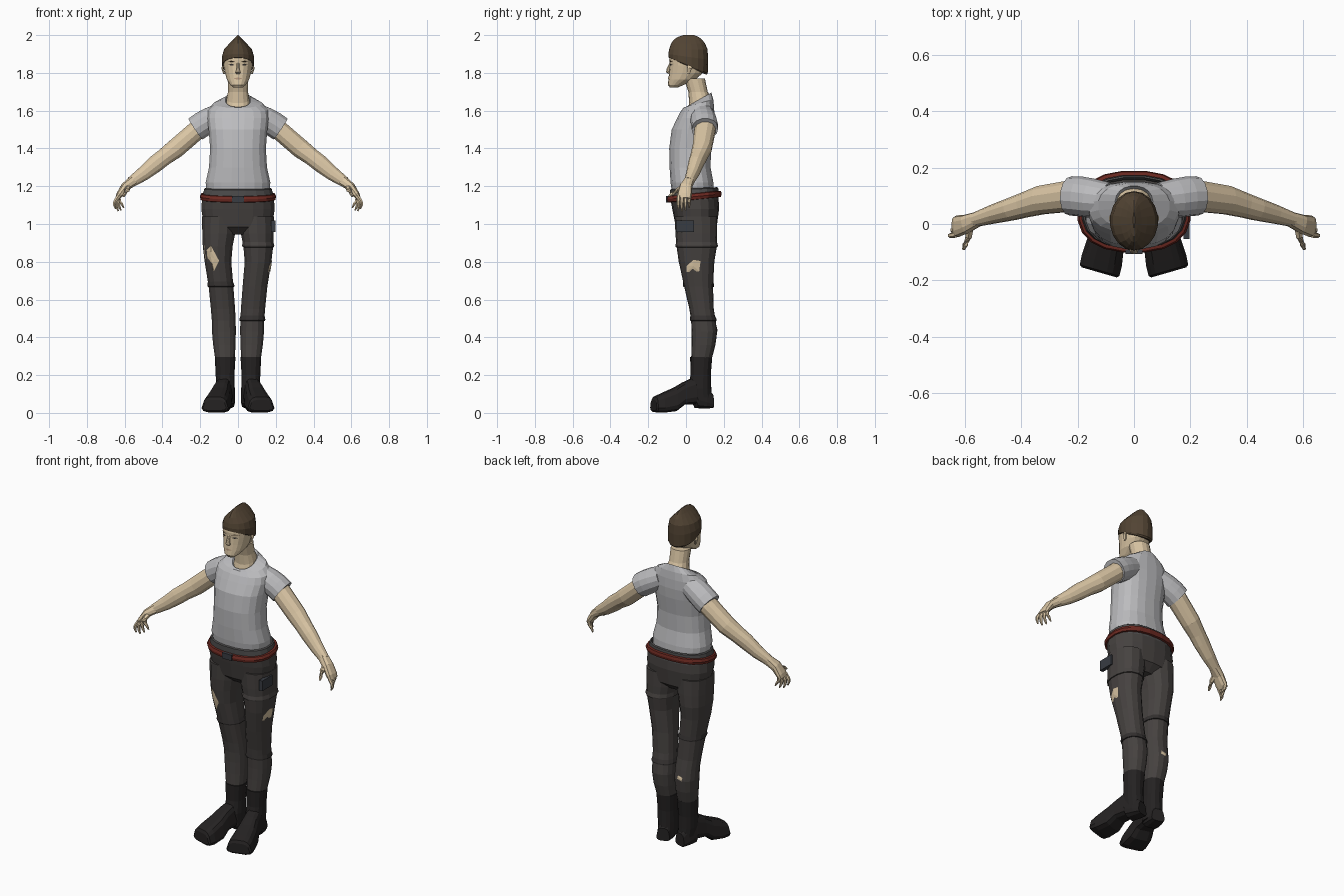
import bpy, bmesh, math
from mathutils import Vector as V
from mathutils.bvhtree import BVHTree


def mat(name, r, g, b):
    m = bpy.data.materials.new(name)
    m.diffuse_color = (r, g, b, 1)
    return m


SKIN = mat("skin", .70, .56, .37)
SHIRT = mat("shirt_cloth", .50, .50, .515)
CLOTH = mat("trouser_cloth", .062, .055, .052)
BAND = mat("waistband_cloth", .075, .073, .073)
SEAM = mat("seam_cloth", .035, .031, .03)
LEATHER = mat("boot_leather", .018, .016, .016)
HAIR = mat("hair_brown", .085, .058, .034)
RED = mat("belt_red", .15, .022, .015)
METAL = mat("dark_metal", .04, .045, .055)
LIP = mat("lip", .45, .30, .20)


def finish(name, bm, m):
    bmesh.ops.recalc_face_normals(bm, faces=bm.faces)
    me = bpy.data.meshes.new(name)
    bm.to_mesh(me)
    bm.free()
    me.materials.append(m)
    ob = bpy.data.objects.new(name, me)
    bpy.context.collection.objects.link(ob)
    return ob


def loft(name, rings, m, n=14, p=2.2, s=1, cap=True, taper=0):
    """Skin superellipse rings (centre, u axis, v axis); s=-1 mirrors in x."""
    bm = bmesh.new()
    loops = []
    for c, u, v in rings:
        loop = []
        for i in range(n):
            a = 2 * math.pi * (i + .5) / n
            x, y = [math.copysign(abs(k) ** (2 / p), k) for k in (math.cos(a), math.sin(a))]
            q = c + u * x * (1 - taper * y) + v * y
            loop.append(bm.verts.new((q.x * s, q.y, q.z)))
        loops.append(loop)
    for a, b in zip(loops, loops[1:]):
        for i in range(n):
            j = (i + 1) % n
            bm.faces.new((a[i], a[j], b[j], b[i]))
    if cap:
        bm.faces.new(loops[0])
        bm.faces.new(loops[-1])
    return finish(name, bm, m)


def H(z, x0, x1, y0, y1, t=0):
    """Level ring from its extents; t raises the back and lowers the front."""
    return V(((x0 + x1) / 2, (y0 + y1) / 2, z)), V(((x1 - x0) / 2, 0, 0)), V((0, (y1 - y0) / 2, t))


def centred(rows):
    return [H(z, -w, w, *rest) for z, w, *rest in rows]


def tube(name, pts, m, s=1, n=10, p=2.1):
    """Limb along points (x, y, z, radius across y, other radius)."""
    P = [V(q[:3]) for q in pts]
    rings = []
    for i, q in enumerate(pts):
        t = (P[min(i + 1, len(P) - 1)] - P[max(i - 1, 0)]).normalized()
        ref = V((0, 1, 0)) if abs(t.y) < .8 else V((0, 0, 1))
        v = (ref - t * ref.dot(t)).normalized()
        rings.append((P[i], t.cross(v) * q[4], v * q[3]))
    return loft(name, rings, m, n, p, s)


def patch(name, target, pts, d, m, off=.003):
    """Project a polygon along d onto the target as a thin surface patch."""
    me = target.data
    tree = BVHTree.FromPolygons([v.co for v in me.vertices], [f.vertices[:] for f in me.polygons])
    pts, d = [V(q) for q in pts], V(d)
    mid = sum(pts, V()) / len(pts)
    bm = bmesh.new()

    def drop(q):
        hit = tree.ray_cast(q - d, d)[0] or tree.find_nearest(q)[0]
        return bm.verts.new(hit - d * off)
    c = drop(mid)
    inner, outer = [[drop(mid.lerp(q, k)) for q in pts] for k in (.5, 1)]
    for i in range(len(pts)):
        j = (i + 1) % len(pts)
        bm.faces.new((c, inner[i], inner[j]))
        bm.faces.new((inner[i], outer[i], outer[j], inner[j]))
    return finish(name, bm, m)


# Head, neck and hair
head = loft("head", centred([
    (1.722, .024, -.085, -.045), (1.737, .042, -.096, -.01), (1.765, .060, -.093, .05),
    (1.80, .070, -.090, .09), (1.84, .078, -.087, .10), (1.87, .080, -.089, .105),
    (1.92, .070, -.08, .10), (1.95, .04, -.06, .08)]), SKIN, 18)
loft("neck", centred([
    (1.61, .068, .004, .13, .025), (1.66, .062, .017, .126, .02), (1.70, .054, .012, .115),
    (1.77, .056, -.01, .10)]), SKIN, 14)
loft("hair", centred([
    (1.835, .081, -.088, .108, -.045), (1.84, .085, -.093, .115, -.042), (1.885, .086, -.094, .117, -.015),
    (1.925, .075, -.089, .114), (1.955, .047, -.079, .101), (1.975, .027, -.065, .086),
    (1.99, .013, -.044, .068), (2.0, .003, -.015, .042)]), HAIR, 18, 2)
tube("nose", [(0, -.083, 1.85, .006, .008), (0, -.093, 1.82, .010, .010),
              (0, -.096, 1.806, .011, .015), (0, -.088, 1.797, .005, .011)], SKIN, n=8)
patch("mouth", head, [(-.024, -.1, 1.77), (0, -.1, 1.764), (.024, -.1, 1.77), (0, -.1, 1.776)], (0, 1, 0), LIP)
for s, side in ((1, "left"), (-1, "right")):
    patch(side + "_brow", head, [(.014 * s, -.1, 1.858), (.035 * s, -.1, 1.866), (.058 * s, -.1, 1.857),
                                 (.035 * s, -.1, 1.859)], (0, 1, 0), HAIR)
    patch(side + "_eye", head, [(.018 * s, -.1, 1.842), (.034 * s, -.1, 1.849), (.05 * s, -.1, 1.843),
                                (.034 * s, -.1, 1.838)], (0, 1, 0), SEAM, .002)
    tube(side + "_ear", [(.075, .018, 1.845, .012, .006), (.083, .02, 1.825, .013, .006),
                         (.073, .012, 1.795, .007, .005)], SKIN, s, 8)

# Shirt body
loft("shirt", centred([
    (1.16, .168, -.075, .150), (1.22, .173, -.083, .146), (1.30, .155, -.088, .131),
    (1.40, .149, -.090, .134), (1.50, .157, -.077, .148), (1.56, .165, -.048, .152),
    (1.605, .160, -.03, .150, .01), (1.638, .128, -.014, .145, .022), (1.658, .068, .001, .135, .038),
    (1.645, .06, .01, .125, .034)]), SHIRT, 20, 2.35, cap=False)

# Trousers: seat, waistband, belt and buckle
loft("trouser_seat", centred([
    (.945, .10, -.01, .12), (.985, .182, -.054, .163), (1.08, .197, -.073, .175),
    (1.15, .191, -.085, .172)]), CLOTH, 18, 2.4)
loft("waistband", centred([
    (1.13, .193, -.086, .174), (1.185, .181, -.086, .172, .005), (1.19, .174, -.08, .166, .005),
    (1.16, .168, -.074, .158)]), BAND, 20, 2.4, cap=False)
loft("belt", centred([
    (1.128, .190, -.085, .174, .014), (1.13, .199, -.099, .186, .014), (1.145, .203, -.102, .190, .014),
    (1.16, .196, -.097, .187, .014), (1.162, .186, -.086, .174, .014)]), RED, 20, 2.4, cap=False)


def box(name, loc, size, m):
    bm = bmesh.new()
    bmesh.ops.create_cube(bm, size=1)
    for v in bm.verts:
        v.co = V(loc) + V([a * b for a, b in zip(v.co, size)])
    return finish(name, bm, m)


box("belt_buckle", (0, -.098, 1.132), (.062, .016, .034), METAL)
box("side_pocket", (.187, -.005, .988), (.022, .095, .06), METAL)

LEG = [(1.04, .005, .192, -.06, .165), (.95, .013, .191, -.056, .165), (.88, .027, .188, -.05, .163),
       (.80, .034, .178, -.038, .15), (.67, .023, .157, -.01, .143), (.55, .014, .145, .018, .147),
       (.49, .011, .14, .027, .157), (.43, .010, .139, .03, .165), (.36, .012, .133, .03, .156),
       (.28, .016, .121, .027, .135)]


def leg_ring(z, grow):
    a, b = next((a, b) for a, b in zip(LEG, LEG[1:]) if a[0] >= z >= b[0])
    k = (a[0] - z) / (a[0] - b[0])
    _, x0, x1, y0, y1 = [p + (q - p) * k for p, q in zip(a, b)]
    return H(z, x0 - grow, x1 + grow, y0 - grow, y1 + grow)


legs = {}
for s, side in ((1, "left"), (-1, "right")):
    # Trouser leg with stitched seams
    legs[s] = loft(side + "_trouser_leg", [H(*r) for r in LEG], CLOTH, 14, 2.3, s)
    for z in ((.885, .495) if s > 0 else (.675,)):
        loft(side + "_leg_seam", [leg_ring(z + dz, g) for dz, g in ((.02, 0), (0, .006), (-.007, .005), (-.009, -.002))],
             SEAM if z < .8 else CLOTH, 14, 2.3, s, cap=False)

    # Boot shaft and turned-out foot
    loft(side + "_boot_shaft", [H(*r) for r in (
        (.295, .012, .124, .022, .139), (.2, .018, .119, .024, .131), (.13, .016, .118, .01, .134),
        (.05, .016, .11, .02, .138))], LEATHER, 14, 2.3, s)
    yaw = math.radians(16)
    across = V((math.cos(yaw), math.sin(yaw), 0))
    foot = [(.138, .036, .025, .10), (.10, .043, .022, .15), (.052, .046, .024, .19), (.045, .046, .045, .19),
            (-.015, .052, .042, .162), (-.06, .062, .008, .135), (-.13, .069, 0, .103), (-.165, .068, .004, .086),
            (-.172, .06, .012, .07)]
    loft(side + "_boot_foot", [(V((.086 - .22 * y, y, (z0 + z1) / 2)), across * w, V((0, 0, (z1 - z0) / 2)))
                               for y, w, z0, z1 in foot], LEATHER, 12, 3.6, s, taper=.2)

    # Short sleeve
    tube(side + "_sleeve", [(.09, .085, 1.58, .062, .062), (.15, .092, 1.55, .070, .068), (.19, .098, 1.527, .071, .069),
                            (.225, .1, 1.503, .070, .068), (.218, .1, 1.508, .05, .05)], SHIRT, s, 14)

    # Arm and hand
    tube(side + "_arm", [(.17, .1, 1.545, .055, .055), (.22, .1, 1.495, .057, .053), (.33, .085, 1.40, .052, .053),
                         (.39, .067, 1.355, .045, .047), (.435, .053, 1.32, .041, .047), (.50, .035, 1.267, .034, .039),
                         (.565, .015, 1.222, .026, .029)], SKIN, s, 12)
    tube(side + "_palm", [(.553, .019, 1.23, .026, .029), (.597, .0, 1.197, .034, .024), (.627, -.008, 1.155, .039, .018),
                          (.638, -.009, 1.135, .035, .012)], SKIN, s, 10, 2.6)
    for i in range(4):
        y, drop, out = -.038 + .019 * i, (.012, 0, .004, .018)[i], .008 * i
        tube(f"{side}_finger", [(.632, y, 1.15, .0105, .011), (.652 - out, y - .003, 1.118, .0095, .010),
                                (.655 - out * 1.6, y - .003, 1.09 + drop, .008, .008),
                                (.648 - out * 1.8, y - .002, 1.068 + drop, .004, .004)], SKIN, s, 6)
    tube(side + "_thumb", [(.583, -.008, 1.198, .016, .016), (.588, -.045, 1.178, .013, .013),
                           (.6, -.073, 1.16, .011, .010), (.606, -.09, 1.147, .005, .005)], SKIN, s, 6)

# Skin showing through tears in the trousers
patch("thigh_tear", legs[-1], [(-.18, -.1, .885), (-.143, -.1, .885), (-.1, -.1, .805), (-.128, -.1, .75),
                               (-.174, -.1, .815)], (0, 1, 0), SKIN)
patch("side_tear", legs[1], [(.2, .003, .778), (.2, .04, .81), (.2, .077, .804), (.2, .07, .75),
                             (.2, .003, .746)], (-1, 0, 0), SKIN)
patch("calf_tear", legs[-1], [(-.09, .2, .45), (-.06, .2, .458), (-.055, .2, .437), (-.085, .2, .43)], (0, -1, 0), SKIN)
